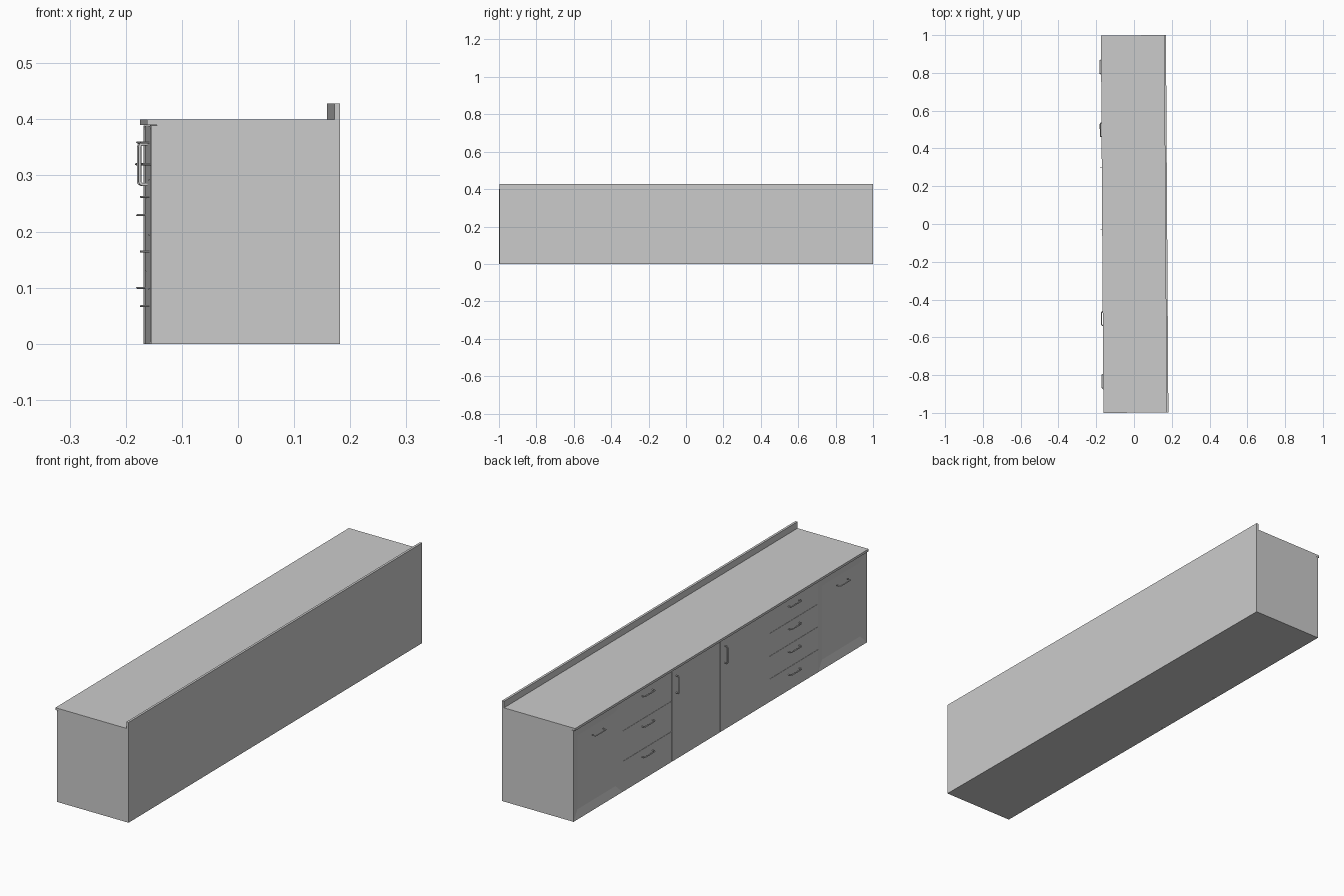
import bpy, bmesh, math
from mathutils import Matrix, Vector

if "Cube" in bpy.data.objects:
    bpy.data.objects.remove(bpy.data.objects["Cube"])

SKEW = Matrix.Rotation(0.0065, 4, 'Z')   # whole unit sits very slightly turned
L = 0.999                                # half length
M = 2 * L / 6                            # width of one of six modules
FRONT, BACK = -0.1615, -0.1505           # panel front and back faces
TOP = 0.389


def add(name, bm):
    bmesh.ops.recalc_face_normals(bm, faces=bm.faces)
    me = bpy.data.meshes.new(name)
    bm.to_mesh(me)
    bm.free()
    ob = bpy.data.objects.new(name, me)
    bpy.context.collection.objects.link(ob)
    ob.matrix_world = SKEW
    return ob


def panel(name, y0, y1, z0, z1, recess=0.0):
    bm = bmesh.new()
    size = Matrix.Diagonal((BACK - FRONT, y1 - y0, z1 - z0, 1))
    mid = Vector(((FRONT + BACK) / 2, (y0 + y1) / 2, (z0 + z1) / 2))
    bmesh.ops.create_cube(bm, size=1, matrix=Matrix.Translation(mid) @ size)
    if recess:
        bm.normal_update()
        face = min(bm.faces, key=lambda f: f.normal.x)
        bmesh.ops.inset_region(bm, faces=[face], thickness=0.037, use_even_offset=True)
        bmesh.ops.translate(bm, verts=face.verts, vec=(recess, 0, 0))
    return add(name, bm)


def handle(name, y, z, upright=False):
    # bow handle: flattened tube following a rounded U
    cu = bpy.data.curves.new(name, 'CURVE')
    cu.dimensions = '3D'
    cu.bevel_depth = 0.0028
    cu.bevel_resolution = 2
    cu.use_fill_caps = True
    half = [(0.002, 0.036), (-0.009, 0.036), (-0.0125, 0.0345), (-0.0138, 0.031)]
    path = half + [(x, -s) for x, s in reversed(half)]
    sp = cu.splines.new('POLY')
    sp.points.add(len(path) - 1)
    for p, (x, s) in zip(sp.points, path):
        p.co = (x, 0, s, 1)
    ob = bpy.data.objects.new(name, cu)
    bpy.context.collection.objects.link(ob)
    turn = Matrix.Identity(4) if upright else Matrix.Rotation(math.pi / 2, 4, 'X')
    ob.matrix_world = (SKEW @ Matrix.Translation((FRONT, y, z)) @ turn
                       @ Matrix.Diagonal((1, 0.7, 1, 1)))


# Carcass, worktop and back upstand as one extruded profile
profile = [(BACK, 0), (0.1755, 0), (0.1755, 0.428), (0.1655, 0.428),
           (0.1655, 0.40), (-0.1685, 0.40), (-0.1685, 0.39), (BACK, 0.39)]
bm = bmesh.new()
base = bm.faces.new([bm.verts.new((x, -L, z)) for x, z in profile])
ext = bmesh.ops.extrude_face_region(bm, geom=[base])
bmesh.ops.translate(bm, vec=(0, 2 * L, 0),
                    verts=[v for v in ext['geom'] if isinstance(v, bmesh.types.BMVert)])
add("carcass_and_worktop", bm)

# Framed end doors
for side, y0 in (("left", 2 * M), ("right", -3 * M)):
    panel(f"framed_door_{side}", y0, y0 + M, 0, TOP, recess=0.008)
    handle(f"framed_door_handle_{side}", y0 + M / 2, 0.32)

# Drawer stacks: three on the left, four on the right
for side, y0, count in (("left", M, 3), ("right", -2 * M, 4)):
    h = TOP / count
    for i in range(count):
        panel(f"drawer_{side}_{i + 1}", y0, y0 + M,
              i * h + (0.0005 if i else 0), (i + 1) * h - 0.0005)
        handle(f"drawer_handle_{side}_{i + 1}", y0 + M / 2, (i + 1) * h - 0.03)

# Plain centre doors with upright handles
for side, y0, y1 in (("left", 0.002, M - 0.004), ("right", -M, -0.002)):
    panel(f"plain_door_{side}", y0, y1, 0, TOP)
    handle(f"plain_door_handle_{side}", y1 - 0.028, 0.32, upright=True)
